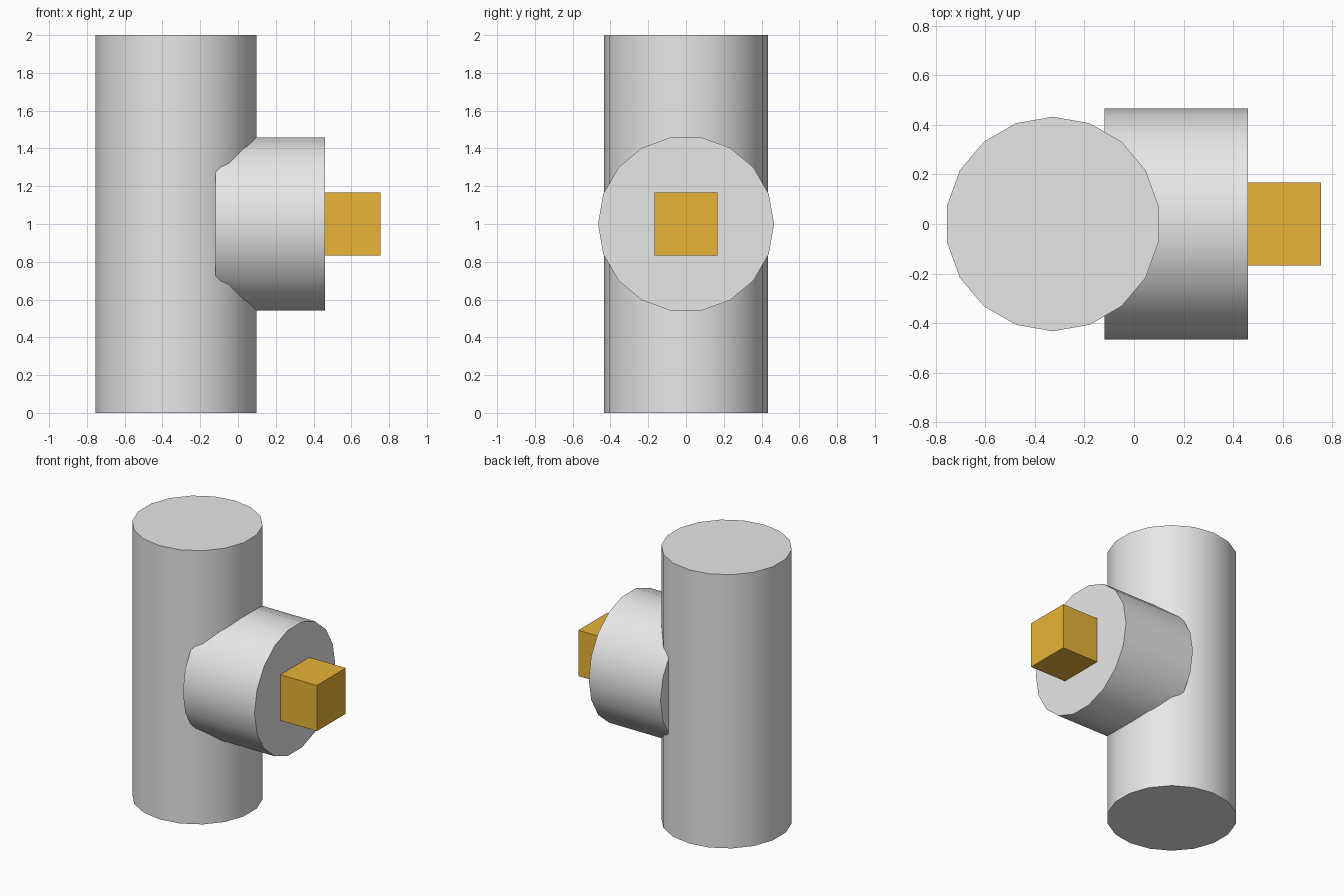
import bpy
from math import pi, radians

cube = bpy.data.objects.get("Cube")
if cube:
    bpy.data.objects.remove(cube, do_unlink=True)


def make_material(name, rgb):
    mat = bpy.data.materials.new(name)
    mat.use_nodes = True
    color = (*rgb, 1.0)
    mat.diffuse_color = color
    mat.node_tree.nodes["Principled BSDF"].inputs["Base Color"].default_value = color
    return mat


def finish(name, mat):
    obj = bpy.context.object
    obj.name = name
    obj.data.name = name
    obj.data.materials.append(mat)
    return obj


def cylinder(name, radius, length, center, mat, tilt=0.0):
    bpy.ops.mesh.primitive_cylinder_add(vertices=18, radius=radius, depth=length,
                                        location=center, rotation=(0, tilt, 0))
    bpy.ops.object.shade_smooth_by_angle(angle=radians(30))
    return finish(name, mat)


grey = make_material("light grey", (0.8, 0.8, 0.8))
gold = make_material("gold", (0.8, 0.45, 0.04))

# Upright main cylinder
cylinder("main_cylinder", 0.433, 2.0, (-0.328, 0, 1), grey)

# Short collar sticking out of its side
cylinder("side_collar", 0.466, 0.58, (0.17, 0, 1), grey, tilt=pi / 2)

# Square peg on the collar face
bpy.ops.mesh.primitive_cube_add(size=0.334, location=(0.587, 0, 1))
finish("square_peg", gold)
